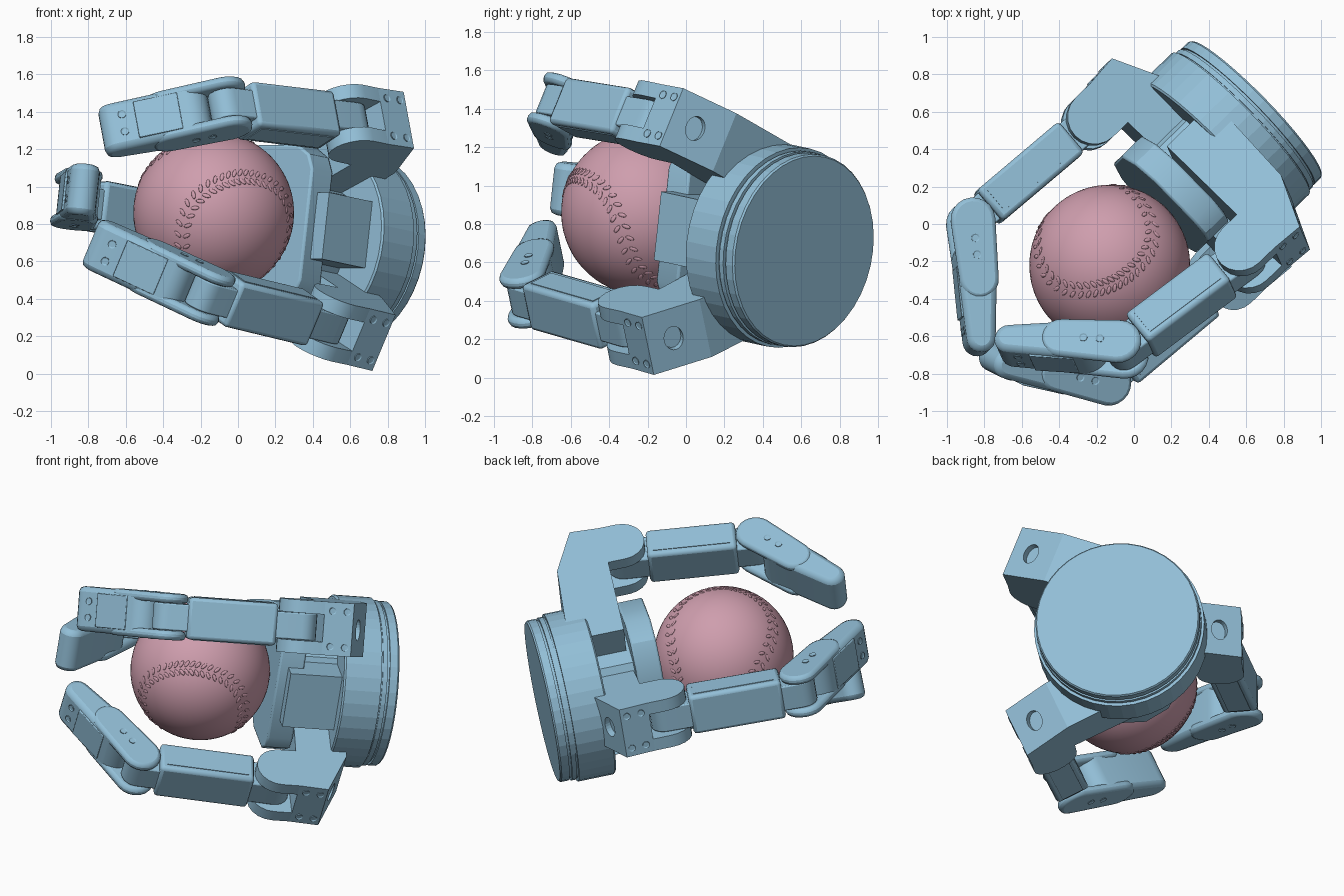
import bpy, bmesh, math
from mathutils import Matrix, Vector

cube = bpy.data.objects.get("Cube")
if cube:
    bpy.data.objects.remove(cube, do_unlink=True)


def material(name, rgb):
    m = bpy.data.materials.new(name)
    m.use_nodes = True
    m.diffuse_color = (*rgb, 1)
    bsdf = m.node_tree.nodes["Principled BSDF"]
    bsdf.inputs["Base Color"].default_value = (*rgb, 1)
    bsdf.inputs["Roughness"].default_value = 0.6
    return m


BLUE = material("steel_blue", (0.29, 0.52, 0.68))
PINK = material("dusty_pink", (0.62, 0.34, 0.42))


def frame(x, y, z, origin):
    m = Matrix((x, y, z)).transposed().to_4x4()
    m.translation = origin
    return m


# Hand frame: x across, y up the disc, z out of the disc towards the ball
axis = Vector((-0.708, -0.69, 0.15)).normalized()
across = Vector((0.697, -0.715, 0)).normalized()
HAND = frame(across, axis.cross(across), axis, Vector((0.65, 0.615, 0.69)))


def finish(name, bm, mat, matrix, bevel=0, angle=30):
    bmesh.ops.recalc_face_normals(bm, faces=bm.faces)
    me = bpy.data.meshes.new(name)
    bm.to_mesh(me)
    bm.free()
    me.materials.append(mat)
    ob = bpy.data.objects.new(name, me)
    ob.matrix_world = matrix
    bpy.context.collection.objects.link(ob)
    bpy.ops.object.select_all(action="DESELECT")
    ob.select_set(True)
    bpy.context.view_layer.objects.active = ob
    bpy.ops.object.shade_smooth_by_angle(angle=math.radians(angle))
    if bevel:
        mod = ob.modifiers.new("bevel", "BEVEL")
        mod.width, mod.segments = bevel, 2
        mod.limit_method, mod.angle_limit = "ANGLE", math.radians(40)
    return ob


def prism(name, pts, z0, z1, matrix, bevel=0, angle=30):
    bm = bmesh.new()
    face = bm.faces.new([bm.verts.new((p[0], p[1], z0)) for p in pts])
    out = bmesh.ops.extrude_face_region(bm, geom=[face])["geom"]
    bmesh.ops.translate(bm, vec=(0, 0, z1 - z0),
                        verts=[g for g in out if isinstance(g, bmesh.types.BMVert)])
    return finish(name, bm, BLUE, matrix, bevel, angle)


def arc(c, r, a0, a1, n=10):
    steps = [a0 + (a1 - a0) * i / n for i in range(n + 1)]
    return [(c[0] + r * math.cos(a), c[1] + r * math.sin(a)) for a in steps]


def capsule(c1, r1, c2, r2):
    a, h = math.atan2(c2[1] - c1[1], c2[0] - c1[0]), math.pi / 2
    return arc(c1, r1, a + h, a + 3 * h) + arc(c2, r2, a - h, a + h)


def bar(p, d, n, u0, u1, v0, v1):
    return [p + d * u + n * v for u, v in ((u0, v0), (u1, v0), (u1, v1), (u0, v1))]


# Mounting disc: turned profile with grooves
def disc():
    prof = [(0, -0.005), (0.5, -0.005), (0.508, 0.005), (0.508, 0.055), (0.495, 0.055),
            (0.495, 0.07), (0.512, 0.07), (0.512, 0.1), (0.505, 0.1), (0.505, 0.11),
            (0.527, 0.11), (0.527, 0.335), (0.517, 0.345), (0, 0.345)]
    bm = bmesh.new()
    verts = [bm.verts.new((r, 0, t)) for r, t in prof]
    edges = [bm.edges.new(pair) for pair in zip(verts, verts[1:])]
    bmesh.ops.spin(bm, geom=verts + edges, cent=(0, 0, 0), axis=(0, 0, 1),
                   angle=math.tau, steps=40, use_duplicate=False)
    bmesh.ops.remove_doubles(bm, verts=bm.verts, dist=0.0005)
    finish("mounting_disc", bm, BLUE, HAND @ Matrix.Translation((0, -0.03, 0)), angle=5)


disc()

# Palm: hub, side lug and rounded pad
prism("palm_hub", arc((0, 0), 0.3, 0, math.tau * 7 / 8, 7), 0.3, 0.6, HAND)
prism("palm_lug", [(0, -0.18), (0.42, -0.18), (0.42, 0.18), (0, 0.18)], 0.3, 0.67, HAND)
half = [(0.33, 0.3), (0.29, 0.38), (0.2, 0.43), (-0.1, 0.43), (-0.24, 0.35), (-0.32, 0.2)]
prism("palm_pad", half + [(x, -y) for x, y in reversed(half)], 0.57, 0.73, HAND, 0.012)


def screw(name, p, z, matrix):
    # Raised screw rim with a sunken head
    bm = bmesh.new()
    bmesh.ops.create_cone(bm, cap_ends=True, segments=16, radius1=0.022,
                          radius2=0.022, depth=0.01)
    caps = [f for f in bm.faces if len(f.verts) > 4]
    bmesh.ops.inset_individual(bm, faces=caps, thickness=0.006, depth=-0.004)
    finish(name, bm, BLUE, matrix @ Matrix.Translation((p[0], p[1], z)))


def finger(tag, theta, origin, joint, tip):
    # Finger frame: x outwards, y away from the disc, z across the width
    c, s = math.cos(math.radians(theta)), math.sin(math.radians(theta))
    m = HAND @ frame((c, s, 0), (0, 0, 1), (s, -c, 0), Vector((*origin, 0)))
    knuckle, joint, tip = Vector((0.57, 0.68)), Vector(joint), Vector(tip)

    # Base: arm and solid heel, with a cheek either side of the knuckle
    heel = [(-0.14, 0.2), (0.44, 0.25), (0.73, 0.39), (0.715, 0.57), (0.425, 0.57),
            (-0.14, 0.55)]
    base = prism(tag + "_base", heel, -0.165, 0.165, m)
    back = Vector((0.29, 0.14)).normalized()
    n = Vector((back.y, -back.x))
    oval = [(x, y * 1.25) for x, y in arc((0, 0), 0.052, 0, math.tau * 23 / 24, 23)]
    hole = prism("hole_cutter", oval, -0.04, 0.04,
                 m @ frame((*back, 0), (0, 0, 1), (*n, 0), Vector((0.6, 0.327, 0))))
    mod = base.modifiers.new("socket", "BOOLEAN")
    mod.object, mod.operation, mod.solver = hole, "DIFFERENCE", "EXACT"
    bpy.context.view_layer.objects.active = base
    bpy.ops.object.modifier_apply(modifier="socket")
    bpy.data.objects.remove(hole, do_unlink=True)
    base.data.shade_flat()
    cheek = [(0.425, 0.57), (0.715, 0.57)] + arc(knuckle, 0.145, 0, math.pi)
    for side in (-1, 1):
        prism(tag + "_cheek", cheek, side * 0.085, side * 0.165, m)
        for k in range(2):
            spot = Vector((0.726 - 0.007 * k, 0.43 + 0.09 * k, side * 0.11))
            screw(tag + "_heel_screw", (0, 0), 0,
                  m @ Matrix.Translation(spot) @ Matrix.Rotation(math.pi / 2, 4, "Y"))

    # Proximal link: narrow tongue through both joints and a wide shell
    d = (joint - knuckle).normalized()
    n = Vector((d.y, -d.x))
    length = (joint - knuckle).length
    prism(tag + "_tongue", capsule(knuckle, 0.095, joint, 0.09), -0.083, 0.083, m, 0.008)
    prism(tag + "_lower_link", bar(knuckle, d, n, 0.155, length - 0.12, -0.108, 0.108),
          -0.13, 0.13, m, 0.022)
    prism(tag + "_link_cover", bar(knuckle, d, n, 0.19, length - 0.16, -0.07, 0.07),
          -0.134, 0.134, m)

    # Distal link: forked at the joint and tapered to the fingertip
    d = (tip - joint).normalized()
    n = Vector((d.y, -d.x))
    end = (tip - joint).length
    r = 0.078
    tip_c = tip - d * r + n * 0.02
    prism(tag + "_fingertip", capsule(joint + d * 0.2, 0.11, tip_c, r),
          -0.138, 0.138, m, 0.032)
    for side in (-1, 1):
        prism(tag + "_fork", capsule(joint, 0.12, joint + d * 0.32, 0.105),
              side * 0.085, side * 0.143, m, 0.022)
        for u in (0.1, 0.19):
            screw(tag + "_fork_screw", joint + d * u, side * 0.142, m)
    # Cover plate and screws on the outer face
    prism(tag + "_tip_plate", bar(joint, d, n, 0.24, end - 0.2, 0.08, 0.113),
          -0.105, 0.105, m, 0.004)
    face = frame((*d, 0), (0, 0, 1), (*n, 0), Vector((0, 0, 0)))
    for side in (-0.05, 0.05):
        p = joint + d * (end - 0.13) + n * 0.1
        place = m @ Matrix.Translation((p.x, p.y, side)) @ face
        screw(tag + "_tip_screw", (0, 0), 0, place)


finger("thumb", 180, (0, 0), (0.63, 1.53), (0.075, 1.975))
finger("upper_finger", 22.5, (0.004, 0.335), (0.455, 1.5), (-0.08, 1.92))
finger("lower_finger", -23.5, (0.004, -0.3), (0.5, 1.54), (-0.07, 1.92))

# Ball with a stitched seam
BALL_R = 0.43
lobe = Vector((0.35, -0.68, -0.6)).normalized()
rise = Vector((0.2, -0.56, 0.8))
rise = (rise - lobe * rise.dot(lobe)).normalized()
BALL = frame(lobe, rise.cross(lobe), rise, Vector((-0.13, -0.22, 0.86)))
bm = bmesh.new()
bmesh.ops.create_uvsphere(bm, u_segments=64, v_segments=32, radius=BALL_R)
finish("ball", bm, PINK, BALL, angle=60)


def seam(t):
    a = math.pi / 2 - (math.pi / 2 - 0.44) * math.cos(t)
    b = t / 2 + 0.44 * math.sin(2 * t)
    return Vector((math.sin(a) * math.cos(b), math.sin(a) * math.sin(b), math.cos(a)))


bm = bmesh.new()
COUNT = 100
for i in range(COUNT):
    t = 2 * math.tau * i / COUNT
    p = seam(t)
    along = (seam(t + 0.01) - seam(t - 0.01)).normalized()
    aside = p.cross(along).normalized()
    for side in (-1, 1):
        out = (p + aside * side * 0.06).normalized()
        lean = (aside * side + along * 0.7).normalized()
        place = frame(lean, out.cross(lean), out, out * BALL_R)
        bmesh.ops.create_icosphere(bm, subdivisions=2, radius=1, matrix=place
                                   @ Matrix.Diagonal((0.024, 0.011, 0.005, 1)))
finish("ball_stitches", bm, PINK, BALL, angle=80)
